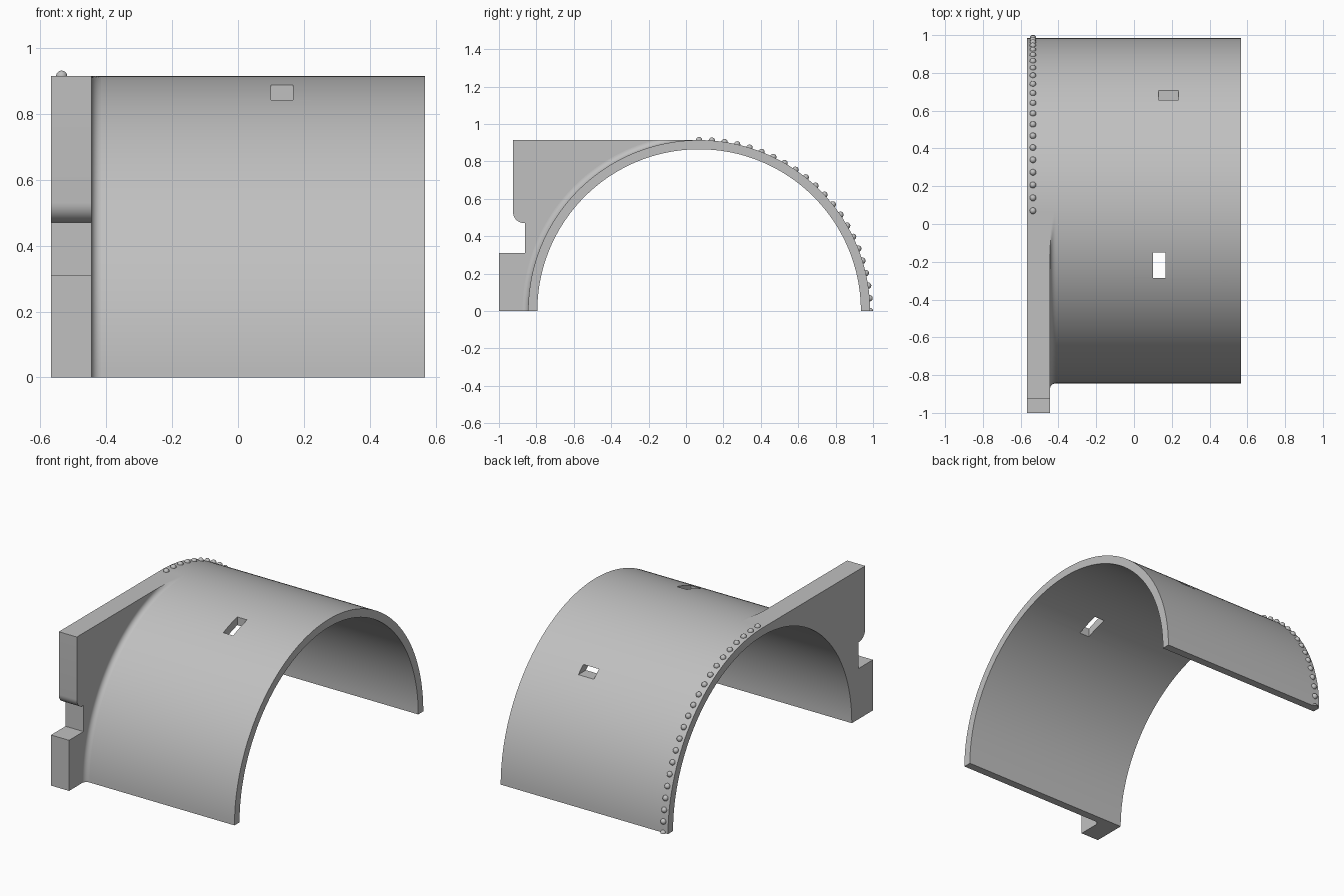
import bpy, bmesh
from math import sin, cos, pi, radians
from mathutils import Matrix

cube = bpy.data.objects.get("Cube")
if cube:
    bpy.data.objects.remove(cube, do_unlink=True)

R, R_IN, CY = 0.914, 0.865, 0.07      # arch radii and centre line
X0, X1, XP = -0.567, 0.567, -0.445    # arch ends and inner face of the plate
FILLET = 0.03

grey = bpy.data.materials.new("plain grey")
grey.use_nodes = True
grey.diffuse_color = (0.53, 0.53, 0.53, 1)
grey.node_tree.nodes["Principled BSDF"].inputs["Base Color"].default_value = grey.diffuse_color


def finish(bm, name):
    bmesh.ops.recalc_face_normals(bm, faces=bm.faces)
    me = bpy.data.meshes.new(name)
    bm.to_mesh(me)
    bm.free()
    me.materials.append(grey)
    ob = bpy.data.objects.new(name, me)
    bpy.context.collection.objects.link(ob)
    return ob


def activate(ob):
    bpy.ops.object.select_all(action='DESELECT')
    ob.select_set(True)
    bpy.context.view_layer.objects.active = ob


def smooth(ob):
    activate(ob)
    bpy.ops.object.shade_smooth_by_angle(angle=radians(30))


def arc(cy, cz, r, a0, a1, n):
    angles = [radians(a0 + (a1 - a0) * i / n) for i in range(n + 1)]
    return [(cy + r * cos(a), cz + r * sin(a)) for a in angles]


def extrude_x(profile, x0, x1, name):
    bm = bmesh.new()
    face = bm.faces.new([bm.verts.new((x0, y, z)) for y, z in profile])
    out = bmesh.ops.extrude_face_region(bm, geom=[face])
    verts = [v for v in out["geom"] if isinstance(v, bmesh.types.BMVert)]
    bmesh.ops.translate(bm, verts=verts, vec=(x1 - x0, 0, 0))
    return finish(bm, name)


def cut_box(target, lo, hi):
    bm = bmesh.new()
    bmesh.ops.create_cube(bm, size=1)
    for v in bm.verts:
        v.co = [hi[i] if v.co[i] > 0 else lo[i] for i in range(3)]
    cutter = finish(bm, "window_cutter")
    cutter.hide_render = True
    mod = target.modifiers.new("window", 'BOOLEAN')
    mod.operation, mod.solver, mod.object = 'DIFFERENCE', 'EXACT', cutter
    activate(target)
    bpy.ops.object.modifier_apply(modifier=mod.name)
    bpy.data.objects.remove(cutter, do_unlink=True)


# Half-cylinder shell with one vertical and one horizontal window
shell = extrude_x(arc(CY, 0, R, 0, 180, 96) + arc(CY, 0, R_IN, 180, 0, 96), X0, X1, "arch_shell")
cut_box(shell, (0.10, -0.285, 0.6), (0.167, -0.15, 1.1))
cut_box(shell, (0.13, 0.45, 0.656), (0.235, 0.9, 0.70))
smooth(shell)

# Notched end plate filling the corner beside the arch
outline = [(CY - R, 0), (-1, 0), (-1, 0.31), (-0.86, 0.31), (-0.86, 0.47)]
outline += arc(-0.865, 0.53, 0.06, 270, 180, 10)
outline += [(-0.925, R)]
outline += arc(CY, 0, R, 90, 180, 48)[:-1]
smooth(extrude_x(outline, X0, XP, "end_plate"))

# Concave fillet between plate and shell, trimmed level with the plate top
bm = bmesh.new()
rings = []
for i in range(49):
    a = radians(90 + 90 * i / 48)
    limit = R / sin(a) if sin(a) > 0.5 else 2
    section = [(XP, R)]
    for k in range(9):
        t = pi / 2 * k / 8
        section.append((XP + FILLET * (1 - cos(t)), R + FILLET * (1 - sin(t))))
    ring = []
    for x, r in section:
        r = min(r, limit)
        ring.append(bm.verts.new((x, CY + r * cos(a), r * sin(a))))
    rings.append(ring)
for a, b in zip(rings, rings[1:]):
    for k in range(len(a)):
        m = (k + 1) % len(a)
        bm.faces.new((a[k], a[m], b[m], b[k]))
bm.faces.new(rings[-1])
bmesh.ops.remove_doubles(bm, verts=bm.verts, dist=1e-5)
smooth(finish(bm, "plate_fillet"))

# Row of beads down the back quarter of the rim, the last one cut at the floor
bm = bmesh.new()
for y, z in arc(CY, 0, R, 0, 90, 21):
    bmesh.ops.create_uvsphere(bm, u_segments=16, v_segments=10, radius=0.017,
                              matrix=Matrix.Translation((-0.535, y, z)))
cut = bmesh.ops.bisect_plane(bm, geom=bm.verts[:] + bm.edges[:] + bm.faces[:], dist=1e-5,
                             plane_co=(0, 0, 0), plane_no=(0, 0, 1), clear_inner=True)
bmesh.ops.holes_fill(bm, edges=[e for e in bm.edges if e.is_boundary], sides=0)
smooth(finish(bm, "rim_beads"))
